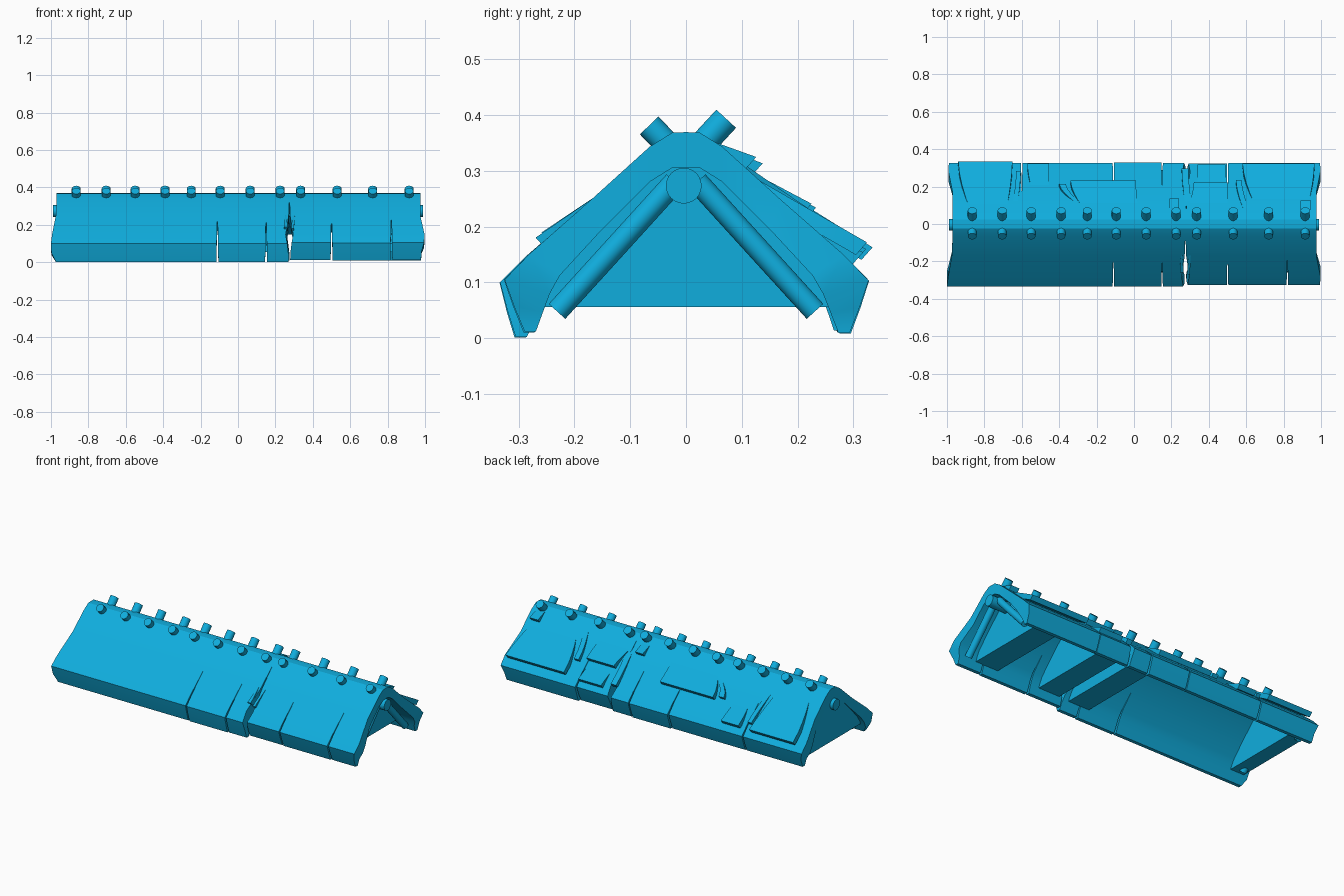
import bpy, bmesh, math
from mathutils import Vector

if "Cube" in bpy.data.objects:
    bpy.data.objects.remove(bpy.data.objects["Cube"])

blue = bpy.data.materials.new("thatch_blue")
blue.use_nodes = True
blue.diffuse_color = (0.005, 0.42, 0.73, 1)
blue.node_tree.nodes["Principled BSDF"].inputs["Base Color"].default_value = blue.diffuse_color


def finish(name, bm, angle=35):
    bmesh.ops.recalc_face_normals(bm, faces=bm.faces)
    mesh = bpy.data.meshes.new(name)
    bm.to_mesh(mesh)
    bm.free()
    mesh.materials.append(blue)
    obj = bpy.data.objects.new(name, mesh)
    bpy.context.collection.objects.link(obj)
    bpy.ops.object.select_all(action='DESELECT')
    obj.select_set(True)
    bpy.context.view_layer.objects.active = obj
    bpy.ops.object.shade_smooth_by_angle(angle=math.radians(angle))
    return obj


def loft(bm, rings):
    """Closed solid through a list of equal-length rings."""
    loops = [[bm.verts.new(p) for p in ring] for ring in rings]
    n = len(loops[0])
    for a, b in zip(loops, loops[1:]):
        for i in range(n):
            j = (i + 1) % n
            bm.faces.new((a[i], a[j], b[j], b[i]))
    bm.faces.new(loops[0])
    bm.faces.new(loops[-1])


def rod(bm, a, b, r, sides=16):
    a, b = Vector(a), Vector(b)
    q = (b - a).to_track_quat('Z', 'Y')
    spin = [2 * math.pi * i / sides for i in range(sides)]
    loft(bm, [[p + q @ Vector((r * math.cos(t), r * math.sin(t), 0)) for t in spin]
              for p in (a, b)])


# Thatch cross-section from ridge to eave
OUTER = [(0, .369), (.025, .368), (.065, .343), (.17, .248), (.285, .148),
         (.333, .1), (.32, .05), (.305, .002)]
INNER = [(0, .306), (.025, .305), (.065, .28), (.15, .195), (.23, .11),
         (.252, .075), (.268, .04), (.285, .002)]
# How far each row of a section edge is pulled in
SEAM = [0, 0, 0, 0, .003, .004, .004, .005]
GAP = [0, 0, 0, .004, .02, .012, .006, .004]
FLARE = [0, 0, 0, -.004, -.024, -.03, -.028, -.004]
TIP = [0, 0, 0, 0, -.022, -.02, -.006, -.004]


def thatch(name, side, sections):
    bm = bmesh.new()
    for x0, x1, left, right, shift in sections:
        rings = []
        for k, ((yo, zo), (yi, zi)) in enumerate(zip(OUTER, INNER)):
            d = shift * max(0, k - 3) / 4
            a, b = x0 + left[k], x1 - right[k]
            yo, yi, up = side * (yo - d), side * (yi - d), d * .6
            rings.append([(a, yo, zo + up), (b, yo, zo + up),
                          (b, yi, zi + up), (a, yi, zi + up)])
        loft(bm, rings)
    return finish(name, bm, 25)


thatch("front_thatch", -1, [
    (-.97, -.11, FLARE, SEAM, 0), (-.11, .15, SEAM, SEAM, -.002),
    (.15, .275, SEAM, GAP, 0), (.275, .5, GAP, SEAM, .016),
    (.5, .82, SEAM, SEAM, .014), (.82, .975, SEAM, TIP, .016)])
thatch("back_thatch", 1, [
    (-.97, -.6, TIP, SEAM, .014), (-.6, -.11, SEAM, SEAM, .014),
    (-.11, .15, SEAM, SEAM, .01), (.15, .28, SEAM, GAP, .013),
    (.28, .5, GAP, SEAM, .02), (.5, .975, SEAM, TIP, .012)])


# Lifted bundles lying on the slopes
def bundle(bm, x0, x1, y0, y1, h, skew0=0, skew1=0, side=1, th=.03):
    rings = []
    for i in range(5):
        t = i / 4
        y = y0 + (y1 - y0) * t
        base = Vector((0, side * y, .4 - .886 * y))
        normal = Vector((0, side * .663, .748))
        bend = (1 - t) ** 1.6
        a, b = x0 + skew0 * bend, x1 + skew1 * bend
        top = -.004 + (h + .004) * t
        rings.append([base + normal * o + Vector((x, 0, 0))
                      for x, o in ((a, top), (b, top), (b, top - th), (a, top - th))])
    loft(bm, rings)


bm = bmesh.new()
for spec in [
        (-.94, -.65, .09, .305, .044, .06, -.03),
        (-.63, -.605, .1, .27, .022, -.02, -.02),
        (-.57, -.455, .2, .3, .034, .02, 0),
        (-.34, .01, .1, .213, .03, .06, .01),
        (-.4, -.365, .11, .2, .022, .1, .09),
        (.19, .24, .06, .12, .026, 0, 0),
        (.255, .29, .1, .28, .024, .02, .02),
        (.32, .5, .1, .205, .03, -.03, 0),
        (.34, .49, .22, .3, .026, 0, 0),
        (.545, .575, .06, .22, .022, .05, .05),
        (.58, .965, .12, .295, .044, .06, -.03),
        (.89, .945, .05, .108, .027, 0, 0)]:
    bundle(bm, *spec)
finish("back_bundles", bm)

bm = bmesh.new()
bundle(bm, .245, .265, .15, .25, .014, .01, -.01, -1)
bundle(bm, .285, .3, .15, .26, .014, .01, .005, -1)
finish("front_bundles", bm)

# Ridge pole and end rafters
bm = bmesh.new()
rod(bm, (-.99, -.004, .273), (.99, -.004, .273), .032, 24)
finish("ridge_pole", bm)

bm = bmesh.new()
for x in (-.94, .94):
    for s in (-1, 1):
        rod(bm, (x, s * .02, .28), (x, s * .231, .048), .02)
finish("end_rafters", bm)

# Solid triangular frames below the thatch
bm = bmesh.new()
for x0, x1 in ((.72, .87), (.3, .44), (.09, .23), (-.97, -.88)):
    loft(bm, [[(x, -.26, .056), (x, .29, .056), (x, .27, .1),
               (x, .03, .32), (x, -.03, .32), (x, -.255, .1)]
              for x in (x0, x1)])
finish("roof_frames", bm)

# Paired pegs along the ridge
bm = bmesh.new()
for x in (-.865, -.705, -.55, -.39, -.25, -.095, .065, .225, .335, .53, .72, .915):
    rod(bm, (x, -.012, .325), (x, -.066, .381), .023)
    rod(bm, (x, .01, .326), (x, .072, .393), .024)
finish("ridge_pegs", bm)
